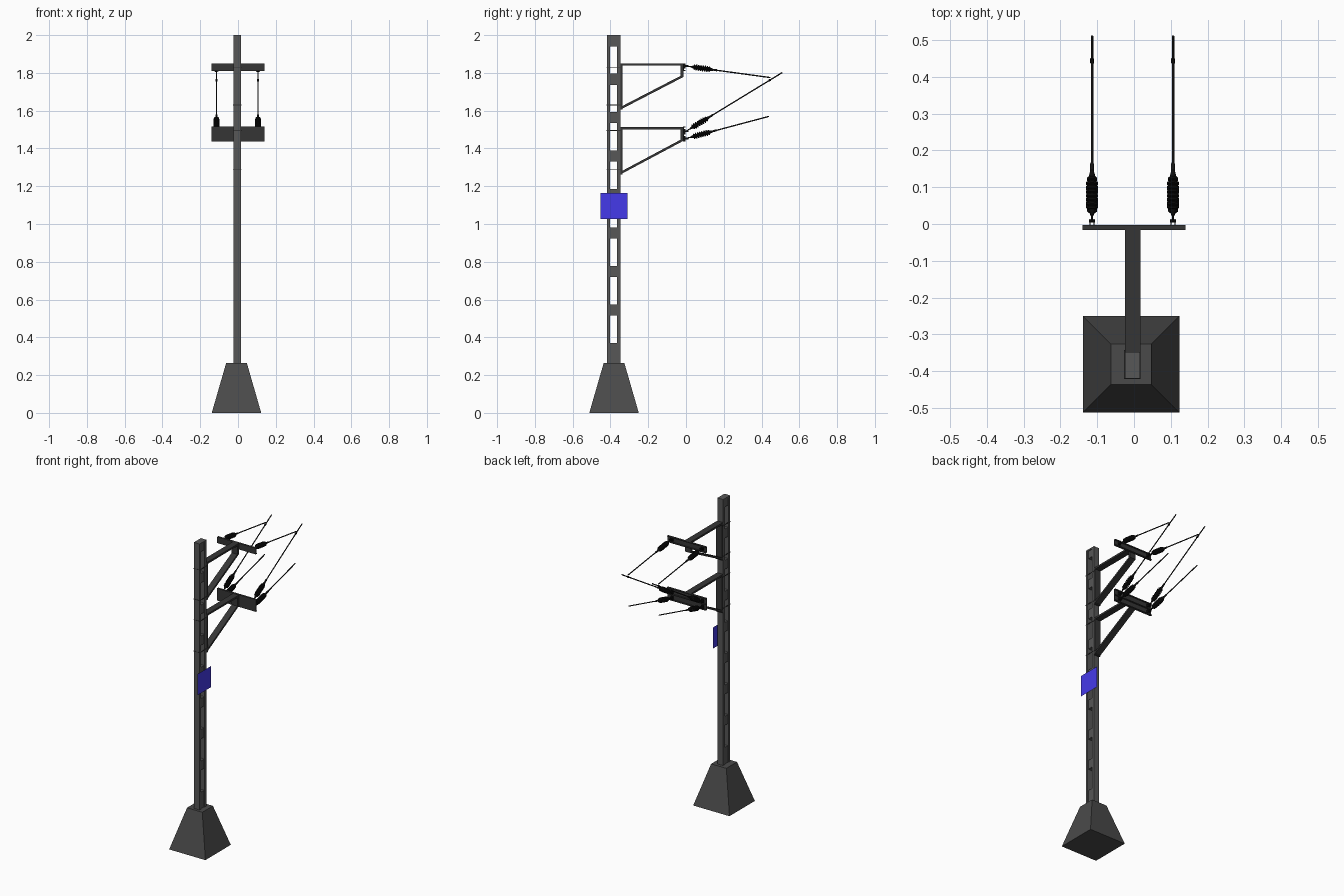
import bpy, bmesh, math
from mathutils import Vector, Matrix

if "Cube" in bpy.data.objects:
    bpy.data.objects.remove(bpy.data.objects["Cube"])


def paint(name, rgb):
    m = bpy.data.materials.new(name)
    m.diffuse_color = (*rgb, 1)
    m.use_nodes = True
    m.node_tree.nodes["Principled BSDF"].inputs["Base Color"].default_value = m.diffuse_color
    return m


CONCRETE = paint("concrete_dark", (0.068,) * 3)
STEEL = paint("mast_steel", (0.095,) * 3)
ARM = paint("bracket_steel", (0.036,) * 3)
BLACK = paint("insulator_black", (0.004,) * 3)
WIRE = paint("wire_dark", (0.015,) * 3)
BLUE = paint("sign_blue", (0.06, 0.042, 0.82))


def finish(name, bm, mat, smooth=False):
    bmesh.ops.recalc_face_normals(bm, faces=bm.faces)
    me = bpy.data.meshes.new(name)
    bm.to_mesh(me)
    bm.free()
    me.materials.append(mat)
    ob = bpy.data.objects.new(name, me)
    bpy.context.collection.objects.link(ob)
    if smooth:
        bpy.ops.object.select_all(action='DESELECT')
        ob.select_set(True)
        bpy.context.view_layer.objects.active = ob
        bpy.ops.object.shade_smooth_by_angle(angle=math.radians(35))
    return ob


def box(bm, x, y, z):
    c = [(a[0] + a[1]) / 2 for a in (x, y, z)]
    s = [a[1] - a[0] for a in (x, y, z)]
    bmesh.ops.create_cube(bm, size=1, matrix=Matrix.Translation(c) @ Matrix.Diagonal((*s, 1)))


def prism(bm, pts, x0, x1):
    """Extrude a closed (y, z) profile along x."""
    a = [bm.verts.new((x0, y, z)) for y, z in pts]
    b = [bm.verts.new((x1, y, z)) for y, z in pts]
    bm.faces.new(a)
    bm.faces.new(b[::-1])
    n = len(pts)
    for i in range(n):
        bm.faces.new((a[i], b[i], b[(i + 1) % n], a[(i + 1) % n]))


def frame_along(p, d):
    return Matrix.Translation(p) @ d.to_track_quat('Z', 'Y').to_matrix().to_4x4()


def lathe(bm, profile, mat, n=12):
    """Revolve (radius, distance) pairs about the local z axis."""
    rings = [[bm.verts.new(mat @ Vector((r * math.cos(t), r * math.sin(t), h)))
              for t in (2 * math.pi * i / n for i in range(n))] for r, h in profile]
    for a, b in zip(rings, rings[1:]):
        for i in range(n):
            j = (i + 1) % n
            bm.faces.new((a[i], a[j], b[j], b[i]))
    bm.faces.new(rings[0][::-1])
    bm.faces.new(rings[-1])


# Tapered concrete footing
bm = bmesh.new()
bmesh.ops.create_cube(bm, size=1)
for v in bm.verts:
    half = 0.055 if v.co.z > 0 else 0.131
    v.co = (-0.008 + math.copysign(half, v.co.x), -0.381 + math.copysign(half, v.co.y),
            0.263 if v.co.z > 0 else 0)
finish("footing", bm, CONCRETE)

# Mast: two flanges joined by slightly inset battens
bm = bmesh.new()
for y in ((-0.419, -0.403), (-0.366, -0.347)):
    box(bm, (-0.025, 0.016), y, (0.2, 2.0))
lo = 0.2
for i in range(9):
    hi = 0.371 + 0.2037 * i if i < 8 else 1.999
    box(bm, (-0.021, 0.012), (-0.404, -0.365), (lo, hi))
    lo = hi + 0.144
# cap closing the mast top
box(bm, (-0.025, 0.016), (-0.403, -0.366), (1.99, 2.0))
finish("mast", bm, STEEL)

# Thin bands clamping the brackets to the mast
bm = bmesh.new()
for z in (1.29, 1.495, 1.63, 1.83):
    for x in (-0.0265, 0.0155):
        box(bm, (x, x + 0.002), (-0.4205, -0.342), (z - 0.002, z + 0.002))
    box(bm, (-0.0265, 0.0175), (-0.4205, -0.4185), (z - 0.002, z + 0.002))
finish("mast_bands", bm, ARM)

# Sign: one thin sheet standing just off the mast side
bm = bmesh.new()
bm.faces.new([bm.verts.new((0.024, y, z)) for y, z in
              ((-0.453, 1.027), (-0.311, 1.027), (-0.311, 1.165), (-0.453, 1.165))])
finish("sign_plate", bm, BLUE)

# Bracket arms: back strap, top strap, end strap and diagonal brace
for name, top, drop in (("upper_arm", 1.851, 0.245), ("lower_arm", 1.513, 0.25)):
    bm = bmesh.new()
    x0, x1 = -0.025, 0.017
    box(bm, (x0, x1), (-0.347, -0.335), (top - drop, top - 0.001))
    box(bm, (x0, x1), (-0.346, -0.014), (top - 0.012, top))
    box(bm, (x0, x1), (-0.030, -0.014), (top - 0.074, top - 0.001))
    prism(bm, [(-0.346, top - drop), (-0.346, top - drop + 0.014),
               (-0.016, top - 0.060), (-0.016, top - 0.074)], x0 + 0.001, x1 - 0.001)
    finish(name, bm, ARM)

# Crossbars: one web with flanges facing the wires
for name, z0, z1, levels in (("upper_crossbar", 1.811, 1.851, 2),
                             ("lower_crossbar", 1.436, 1.515, 3)):
    bm = bmesh.new()
    box(bm, (-0.14, 0.14), (-0.016, -0.011), (z0, z1))
    for i in range(levels):
        z = z0 + (z1 - z0 - 0.005) * i / (levels - 1)
        box(bm, (-0.14, 0.14), (-0.0115, -0.003), (z, z + 0.005))
    finish(name, bm, ARM)

# Insulator profile: tapered ends with a stack of sheds
SHEDS = 8
ins = [(0.004, 0.026), (0.006, 0.032), (0.008, 0.040)]
for i in range(SHEDS):
    h = 0.042 + i * 0.0115
    r = 0.0165 if 0 < i < SHEDS - 1 else 0.014
    ins += [(r, h), (r, h + 0.004), (0.009, h + 0.008)]
ins += [(0.006, 0.142), (0.004, 0.150)]

# Wires: (name, anchor y/z, end y/z)
runs = [("upper", (0.0, 1.836), (0.448, 1.775)),
        ("main", (0.0, 1.491), (0.510, 1.802)),
        ("low", (0.0, 1.453), (0.440, 1.570))]
for name, a, b in runs:
    parts = {k: bmesh.new() for k in ("shackles", "insulators", "wires")}
    for x in (-0.114, 0.106):
        p, q = Vector((x, *a)), Vector((x, *b))
        m = frame_along(p, (q - p).normalized())
        # eye plate, shackle and link
        s = parts["shackles"]
        box(s, (x - 0.008, x + 0.008), (-0.0112, -0.003), (a[1] - 0.012, a[1] + 0.012))
        for dx in (-0.007, 0.004):
            box(s, (x + dx, x + dx + 0.003), (-0.004, 0.014), (a[1] - 0.005, a[1] + 0.005))
        lathe(s, [(0.004, -0.008), (0.004, 0.008)],
              Matrix.Translation((x, 0.008, a[1])) @ Matrix.Rotation(math.pi / 2, 4, 'Y'), 8)
        lathe(s, [(0.003, 0.006), (0.003, 0.028)], m, 8)
        lathe(parts["insulators"], ins, m, 14)
        # end fitting and wire
        lathe(parts["wires"], [(0.0055, 0.148), (0.0055, 0.165), (0.0034, 0.168),
                               (0.0034, (q - p).length)], m, 8)
    for k, b_m in parts.items():
        finish(name + "_" + k, b_m, WIRE if k == "wires" else BLACK, smooth=True)

# Clamps tying the upper wires to the main wires
bm = bmesh.new()
d = Vector((0, 0.510, 0.311)).normalized()
for x in (-0.114, 0.106):
    lathe(bm, [(0.0058, -0.006), (0.0058, 0.006)],
          frame_along(Vector((x, 0.443, 1.491 + 0.443 * 0.311 / 0.51)), d), 8)
finish("wire_clamps", bm, BLACK, smooth=True)
